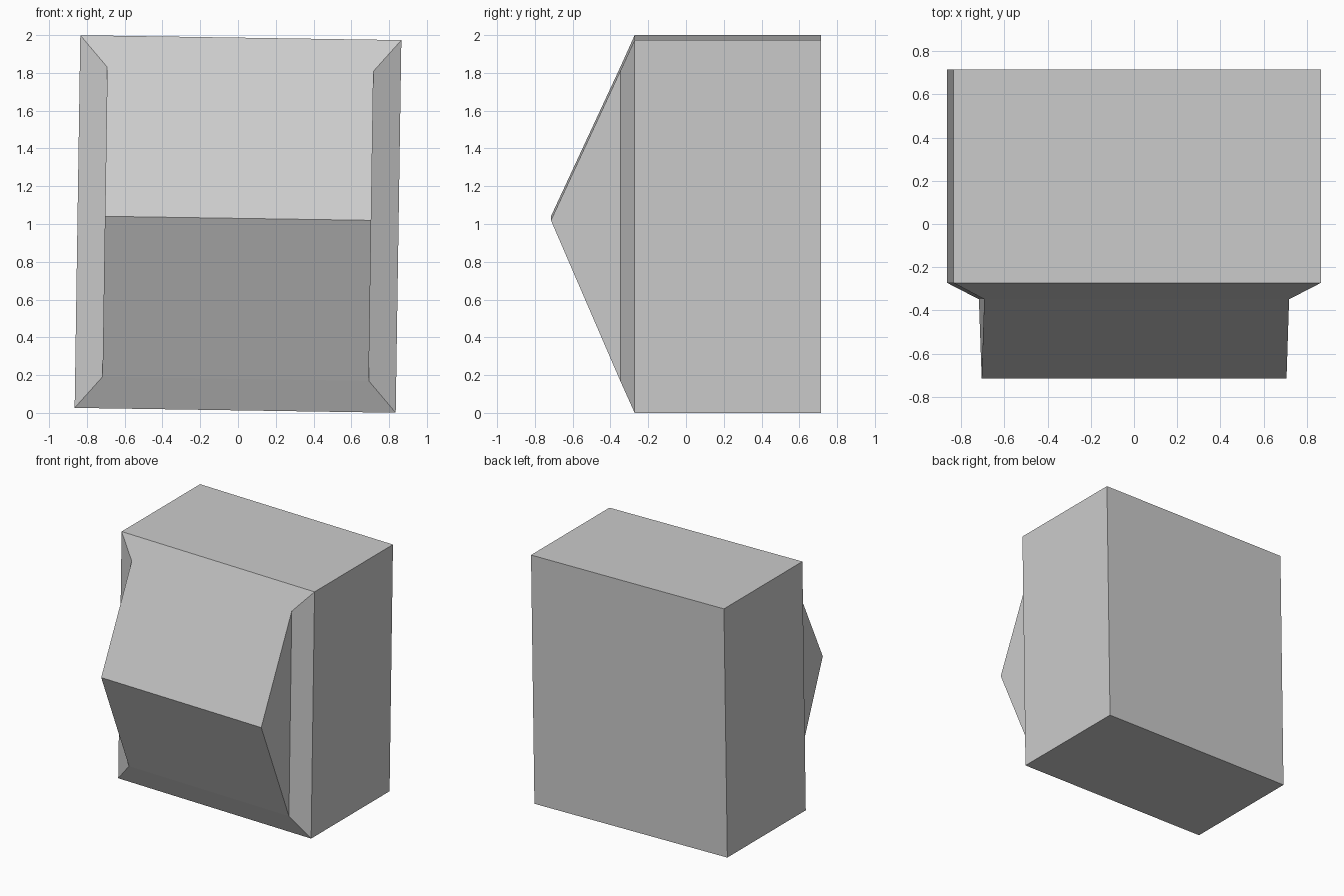
import bpy, bmesh, math
from mathutils import Matrix

if "Cube" in bpy.data.objects:
    bpy.data.objects.remove(bpy.data.objects["Cube"])

bm = bmesh.new()


def ring(half_w, half_h, y):
    """Rectangle of four vertices in a plane facing the front."""
    return [bm.verts.new((sx * half_w, y, sz * half_h))
            for sx, sz in ((-1, -1), (1, -1), (1, 1), (-1, 1))]


# Box body and chamfered front border
rings = [ring(0.85, 0.9865, 0.715),
         ring(0.85, 0.9865, -0.272),
         ring(0.705, 0.82, -0.348)]
bm.faces.new(rings[0])
for a, b in zip(rings, rings[1:]):
    for i in range(4):
        j = (i + 1) % 4
        bm.faces.new((a[i], a[j], b[j], b[i]))

# Wedge-shaped front with a horizontal ridge
bl, br, tr, tl = rings[-1]
left, right = [bm.verts.new((x, -0.715, 0.03)) for x in (-0.705, 0.705)]
for face in ((bl, br, right, left), (left, right, tr, tl),
             (br, tr, right), (bl, left, tl)):
    bm.faces.new(face)

# Slight sideways tilt, standing on the ground
bmesh.ops.recalc_face_normals(bm, faces=bm.faces)
bm.transform(Matrix.Translation((0, 0, 1)) @ Matrix.Rotation(math.radians(0.87), 4, 'Y'))

mesh = bpy.data.meshes.new("wedge_front_block")
bm.to_mesh(mesh)
bm.free()
bpy.context.collection.objects.link(bpy.data.objects.new("wedge_front_block", mesh))
